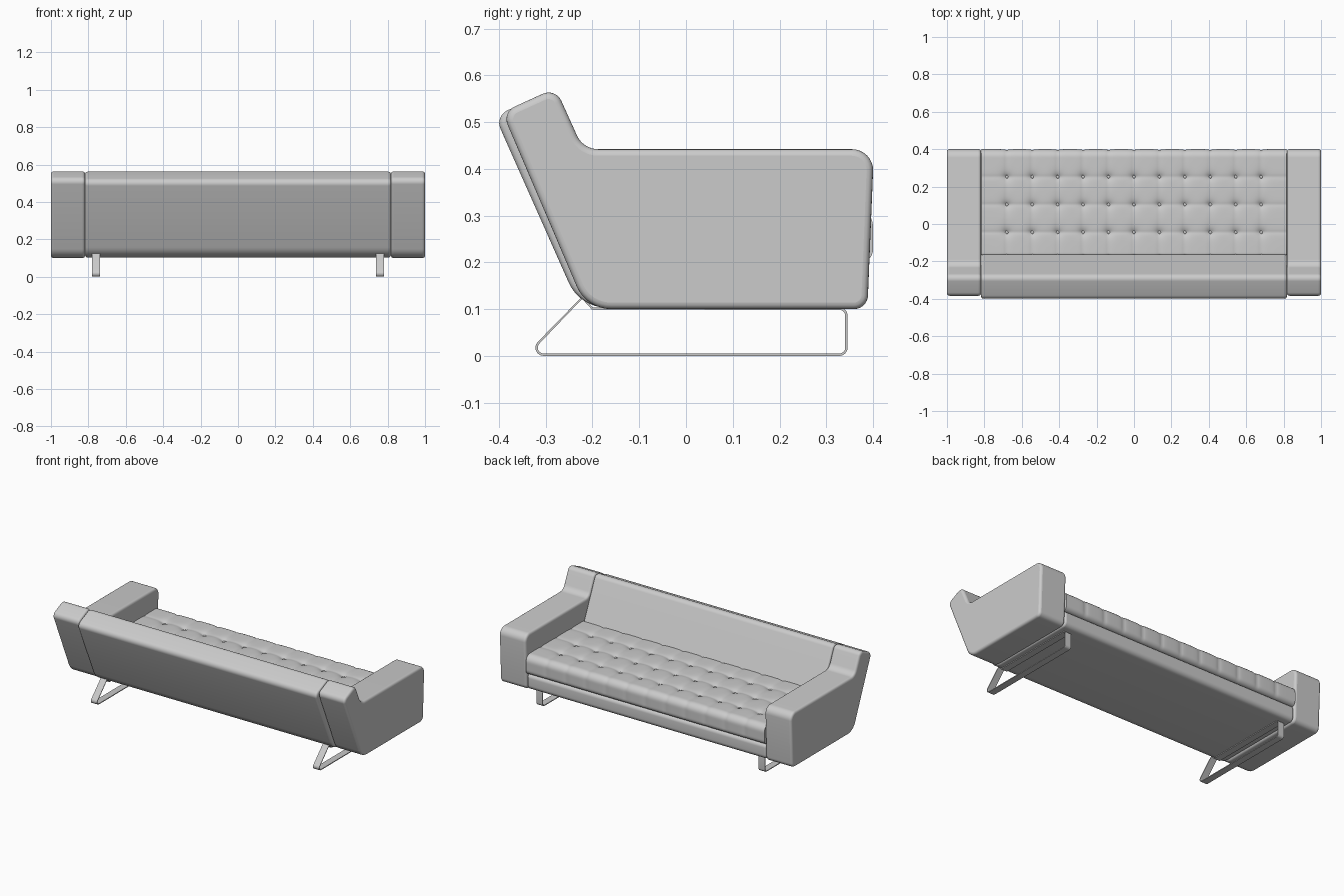
import bpy, bmesh, math
from mathutils import Vector

if "Cube" in bpy.data.objects:
    bpy.data.objects.remove(bpy.data.objects["Cube"])


def fillet(corners, seg=8):
    """Round each (y, z, radius) corner of a closed polygon."""
    out, n = [], len(corners)
    for i, (y, z, r) in enumerate(corners):
        p = Vector((y, z))
        a = (Vector(corners[i - 1][:2]) - p).normalized()
        b = (Vector(corners[(i + 1) % n][:2]) - p).normalized()
        if r == 0:
            out.append(p)
            continue
        half = a.angle(b) / 2
        c = p + (a + b).normalized() * (r / math.sin(half))
        s = p + a * (r / math.tan(half)) - c
        e = p + b * (r / math.tan(half)) - c
        sweep = s.angle_signed(e)
        for k in range(seg + 1):
            t = -sweep * k / seg
            out.append(c + Vector((s.x * math.cos(t) - s.y * math.sin(t),
                                   s.x * math.sin(t) + s.y * math.cos(t))))
    return out


def finish(name, bm, angle=40):
    bmesh.ops.recalc_face_normals(bm, faces=bm.faces)
    me = bpy.data.meshes.new(name)
    bm.to_mesh(me)
    bm.free()
    ob = bpy.data.objects.new(name, me)
    bpy.context.collection.objects.link(ob)
    bpy.ops.object.select_all(action='DESELECT')
    ob.select_set(True)
    bpy.context.view_layer.objects.active = ob
    bpy.ops.object.shade_smooth_by_angle(angle=math.radians(angle))
    return ob


def sweep_x(name, sections, caps=True):
    """Join closed yz sections, given as (x, points), along x."""
    bm = bmesh.new()
    rings = [[bm.verts.new((x, p[0], p[1])) for p in pts] for x, pts in sections]
    for r0, r1 in zip(rings, rings[1:]):
        for i in range(len(r0)):
            bm.faces.new((r0[i - 1], r0[i], r1[i], r1[i - 1]))
    if caps:
        bm.faces.new(rings[0])
        bm.faces.new(rings[-1])
    return finish(name, bm)


def soften(ob, width):
    m = ob.modifiers.new("soft_edges", 'BEVEL')
    m.width, m.segments, m.limit_method = width, 4, 'ANGLE'
    m.angle_limit = math.radians(50)
    m.use_clamp_overlap = False


# Arms
arm = fillet([(-0.213, 0.10, 0.08), (0.388, 0.10, 0.03), (0.402, 0.442, 0.045),
              (-0.22, 0.442, 0.05), (-0.279, 0.573, 0.03), (-0.393, 0.521, 0.03)])
for side, x0, x1 in (("left", -1.0, -0.818), ("right", 0.818, 1.0)):
    soften(sweep_x(side + "_arm", [(x0, arm), (x1, arm)]), 0.014)

# Back and base in one L-shaped shell
shell = fillet([(-0.227, 0.103, 0.09), (0.388, 0.103, 0.03), (0.388, 0.2, 0.025),
                (-0.112, 0.2, 0.01), (-0.279, 0.571, 0.03), (-0.409, 0.513, 0.03)])
soften(sweep_x("back_and_base", [(-0.817, shell), (0.817, shell)]), 0.012)

# Tufted seat cushion
STEP, TOP = 0.136, 0.318
cols = [STEP * i for i in range(-5, 6)]
rows = [0.252, 0.104, -0.044]
outline = fillet([(-0.12, 0.198, 0.01), (0.4, 0.198, 0.03), (0.4, TOP, 0.042), (-0.175, TOP, 0.012)])
dense = []
for i, p in enumerate(outline):
    q = outline[(i + 1) % len(outline)]
    n = max(1, round((q - p).length / 0.0075))
    dense += [p.lerp(q, k / n) for k in range(n)]


def tufted(x):
    pts = []
    for i, p in enumerate(dense):
        t = (dense[(i + 1) % len(dense)] - dense[i - 1]).normalized()
        nrm = Vector((t.y, -t.x))
        dx = min(abs(x - c) for c in cols)
        dy = min(abs(p.x - r) for r in rows)
        top = max(0.0, nrm.y)
        depth = 0.005 * math.exp(-dx / 0.012) * min(1, max(0, nrm.y + 1))
        depth += top * 0.004 * math.exp(-dy / 0.012)
        depth += top * 0.018 * math.exp(-math.hypot(dx, dy) / 0.018)
        pts.append(p - nrm * depth)
    return pts


xs = [STEP * i / 12 for i in range(-72, 73)]
sweep_x("seat_cushion", [(x, tufted(x)) for x in xs])

# Cushion buttons
bm = bmesh.new()
for x in cols:
    for y in rows:
        made = bmesh.ops.create_uvsphere(bm, u_segments=12, v_segments=8, radius=0.011)
        bmesh.ops.scale(bm, vec=(1, 1, 0.6), verts=made["verts"])
        bmesh.ops.translate(bm, vec=(x, y, TOP - 0.022), verts=made["verts"])
finish("cushion_buttons", bm)

# Flat steel sled legs
leg = fillet([(-0.34, 0.0025, 0.015), (0.343, 0.0025, 0.015), (0.343, 0.101, 0.015),
              (-0.2, 0.101, 0), (-0.222, 0.1245, 0)])
for side, x in (("left", -0.76), ("right", 0.76)):
    ob = sweep_x(side + "_sled_leg", [(x - 0.021, leg), (x + 0.021, leg)], caps=False)
    m = ob.modifiers.new("strip_thickness", 'SOLIDIFY')
    m.thickness, m.offset = 0.005, 0
    m = ob.modifiers.new("crisp_edges", 'EDGE_SPLIT')
    m.split_angle = math.radians(40)
